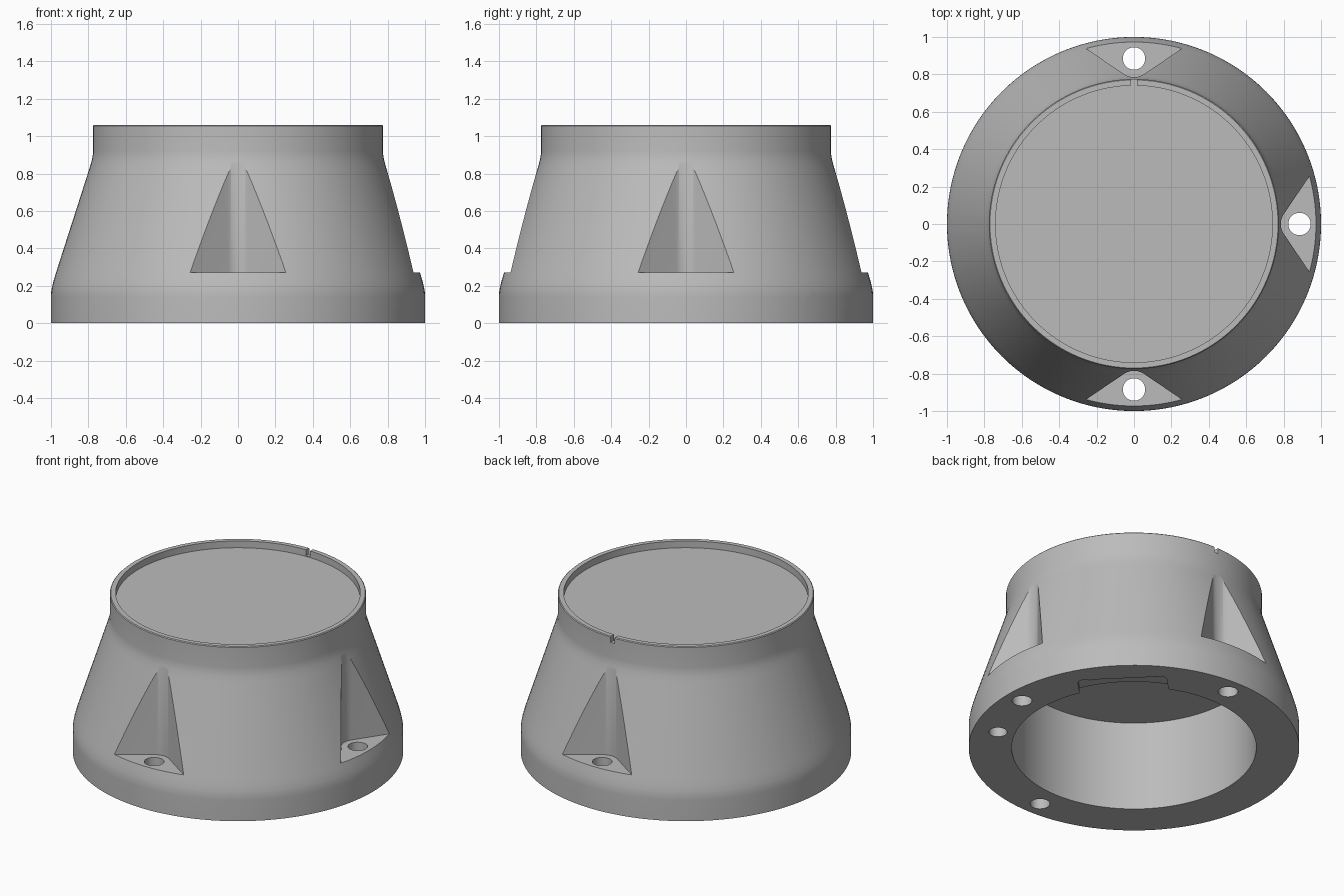
import bpy, bmesh
from math import sin, cos, pi, radians
from mathutils import Matrix

cube = bpy.data.objects.get("Cube")
if cube:
    bpy.data.objects.remove(cube, do_unlink=True)

# Single plain grey
GREY = (0.5, 0.5, 0.5, 1.0)
grey = bpy.data.materials.new("plain grey")
grey.use_nodes = True
grey.diffuse_color = GREY
grey.node_tree.nodes["Principled BSDF"].inputs["Base Color"].default_value = GREY


def add_object(name, bm):
    bmesh.ops.recalc_face_normals(bm, faces=bm.faces)
    mesh = bpy.data.meshes.new(name)
    bm.to_mesh(mesh)
    bm.free()
    mesh.materials.append(grey)
    ob = bpy.data.objects.new(name, mesh)
    bpy.context.collection.objects.link(ob)
    return ob


def lathe(name, profile, steps=128):
    bm = bmesh.new()
    verts = [bm.verts.new((r, 0, z)) for r, z in profile]
    edges = [bm.edges.new(pair) for pair in zip(verts, verts[1:])]
    bmesh.ops.spin(bm, geom=verts + edges, cent=(0, 0, 0), axis=(0, 0, 1),
                   angle=2 * pi, steps=steps, use_merge=True)
    bmesh.ops.remove_doubles(bm, verts=bm.verts, dist=1e-5)
    return add_object(name, bm)


def arc(cx, cy, radius, start, end, count):
    angles = [radians(start + (end - start) * i / count) for i in range(count + 1)]
    return [(cx + radius * cos(a), cy + radius * sin(a)) for a in angles]


cutters = []


def cutter(name, outline, low, high, azimuth=0, tilt=Matrix()):
    """Prism over an outline (radial, sideways), turned to an azimuth."""
    bm = bmesh.new()
    face = bm.faces.new([bm.verts.new((x, y, low)) for x, y in outline])
    top = bmesh.ops.extrude_face_region(bm, geom=[face])["geom"]
    bmesh.ops.translate(bm, vec=(0, 0, high - low),
                        verts=[v for v in top if isinstance(v, bmesh.types.BMVert)])
    bm.transform(Matrix.Rotation(radians(azimuth), 4, "Z") @ tilt)
    ob = add_object(name, bm)
    ob.hide_render = True
    ob.hide_set(True)
    cutters.append(ob)


def hole(name, radial, sideways, radius, high, azimuth):
    ring = arc(radial, sideways, radius, 0, 360, 32)[:-1]
    cutter(name, ring, -0.1, high, azimuth)


# Flared housing with a recessed top and a bore from below
body = lathe("flared_housing", [
    (0, 1.015), (0.74, 1.015), (0.74, 1.06), (0.77, 1.06), (0.775, 1.055),
    (0.775, 0.92), (0.777, 0.895), (0.783, 0.865), (0.794, 0.828),
    (0.973, 0.27), (0.985, 0.23), (0.994, 0.195), (0.999, 0.165), (1, 0.14),
    (1, 0), (0.74, 0), (0.74, 0.6), (0, 0.6)])

# Bolt pockets in the flare, each with a through hole
nose = arc(0.88, 0, 0.095, 146, 214, 12)
reach = 1.2 - nose[0][0]
wing = nose[0][1] + reach * 1.48
wedge = nose + [(1.2, -wing), (1.2, wing)]
for i in range(4):
    cutter(f"bolt_pocket_{i}", wedge, 0.27, 1.0, i * 90)
    hole(f"bolt_hole_{i}", 0.885, 0, 0.06, 0.4, i * 90)

# Blind holes in the underside, either side of the cable slot
for side in (-1, 1):
    hole(f"blind_hole_{side}", 0.845, 0, 0.055, 0.2, 45 + 72 * side)
    hole(f"pin_hole_{side}", 0.79, 0.2 * side, 0.012, 0.1, 45)

# Arched cable slot through the wall: outline (sideways, height) laid radially
arch = [(0.0825, -0.1)] + arc(0, 0.0975, 0.0825, 0, 180, 20) + [(-0.0825, -0.1)]
lay_radial = Matrix(((0, 0, 1, 0), (1, 0, 0, 0), (0, 1, 0, 0), (0, 0, 0, 1)))
cutter("cable_slot", arch, 0.6, 1.1, 45, lay_radial)

# Shallow clamp recess beside the slot
recess = ([(0.65, -0.27)] + arc(0.81, -0.235, 0.035, -90, 0, 6)
          + arc(0.81, 0.235, 0.035, 0, 90, 6) + [(0.65, 0.27)])
cutter("clamp_recess", recess, -0.1, 0.035, 45)

# Small locating notch in the top rim
notch = [(0.7, -0.015), (0.85, -0.015), (0.85, 0.015), (0.7, 0.015)]
cutter("rim_notch", notch, 1.02, 1.2, 90)

# Cut everything, then bake and shade
bpy.context.view_layer.objects.active = body
body.select_set(True)
for ob in cutters:
    mod = body.modifiers.new(ob.name, "BOOLEAN")
    mod.operation = "DIFFERENCE"
    mod.solver = "EXACT"
    mod.object = ob
    bpy.ops.object.modifier_apply(modifier=mod.name)
for ob in cutters:
    bpy.data.objects.remove(ob, do_unlink=True)
bpy.ops.object.shade_smooth_by_angle(angle=radians(30))
